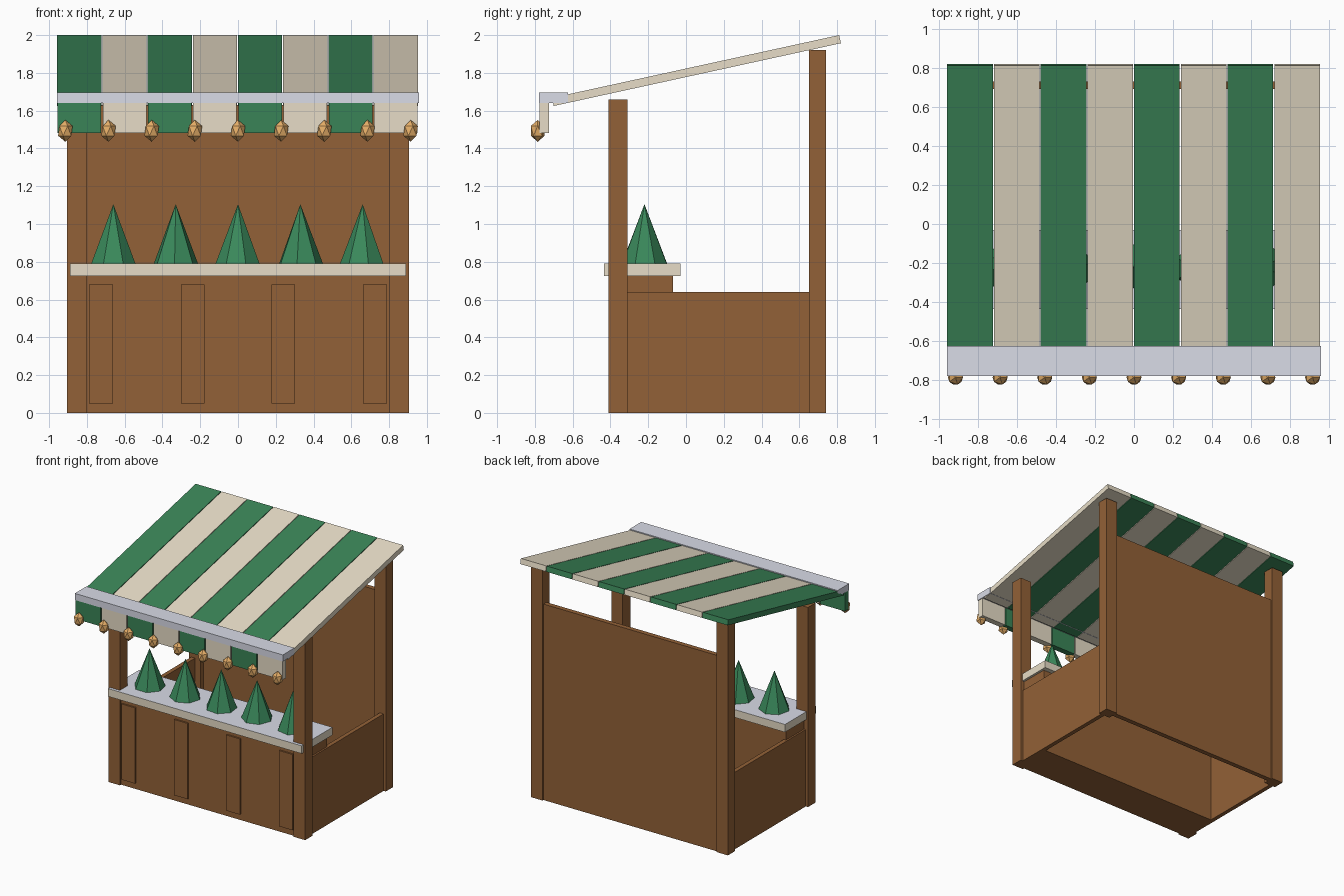
import bpy, bmesh
from mathutils import Matrix

cube = bpy.data.objects.get("Cube")
if cube:
    bpy.data.objects.remove(cube, do_unlink=True)


def material(name, rgb):
    m = bpy.data.materials.new(name)
    m.use_nodes = True
    m.diffuse_color = (*rgb, 1)
    m.node_tree.nodes["Principled BSDF"].inputs["Base Color"].default_value = (*rgb, 1)
    return m


wood = material("brown wood", (0.29, 0.12, 0.038))
green = material("awning green", (0.042, 0.23, 0.095))
cream = material("cream", (0.80, 0.72, 0.57))
snow = material("snow white", (0.80, 0.82, 0.92))
tree_green = material("tree green", (0.042, 0.25, 0.105))
gold = material("gold", (0.80, 0.43, 0.14))


def finish(name, bm, *mats):
    bmesh.ops.recalc_face_normals(bm, faces=bm.faces)
    mesh = bpy.data.meshes.new(name)
    bm.to_mesh(mesh)
    bm.free()
    for m in mats:
        mesh.materials.append(m)
    ob = bpy.data.objects.new(name, mesh)
    bpy.context.collection.objects.link(ob)
    return ob


def prism(name, x0, x1, profile, mat):
    """Extrude a (y, z) profile along x."""
    bm = bmesh.new()
    face = bm.faces.new([bm.verts.new((x0, y, z)) for y, z in profile])
    ext = bmesh.ops.extrude_face_region(bm, geom=[face])
    verts = [g for g in ext["geom"] if isinstance(g, bmesh.types.BMVert)]
    bmesh.ops.translate(bm, verts=verts, vec=(x1 - x0, 0, 0))
    return finish(name, bm, mat)


def box(name, x0, x1, y0, y1, z0, z1, mat):
    return prism(name, x0, x1, [(y0, z0), (y1, z0), (y1, z1), (y0, z1)], mat)


# Posts and low side walls
for side, s in (("right", -1), ("left", 1)):
    a, b = sorted((s * 0.80, s * 0.905))
    box(f"front_post_{side}", a, b, -0.41, -0.31, 0, 1.66, wood)
    box(f"back_post_{side}", a, b, 0.65, 0.742, 0, 1.92, wood)
    a, b = sorted((s * 0.85, s * 0.885))
    box(f"side_wall_{side}", a, b, -0.32, 0.66, 0, 0.64, wood)

# Back wall, counter body and its raised panels
box("back_wall", -0.82, 0.82, 0.69, 0.73, 0, 1.63, wood)
box("counter_body", -0.87, 0.87, -0.395, -0.07, 0, 0.725, wood)
for i, x in enumerate((-0.725, -0.24, 0.24, 0.725)):
    box(f"counter_panel_{i}", x - 0.063, x + 0.063, -0.408, -0.39, 0.05, 0.68, wood)

# Countertop with a white upper face
top = box("countertop", -0.89, 0.89, -0.435, -0.03, 0.725, 0.79, cream)
top.data.materials.append(snow)
for p in top.data.polygons:
    p.material_index = int(p.normal.z > 0.5)

# Small trees
for i in range(5):
    bm = bmesh.new()
    bmesh.ops.create_cone(bm, cap_ends=True, segments=7, radius1=0.12, radius2=0, depth=0.315)
    ob = finish(f"tree_{i}", bm, tree_green)
    ob.location = ((i - 2) * 0.33, -0.22, 0.9475)
    ob.rotation_euler.z = i * 0.4

# Striped awning and hanging valance
roof = [(0.82, 1.957), (0.811, 2.0), (-0.71, 1.668), (-0.70, 1.625)]
for i in range(8):
    x0 = -0.957 + i * 0.2393
    x1 = x0 + 0.234
    mat = cream if i % 2 else green
    prism(f"awning_stripe_{i}", x0, x1, roof, mat)
    box(f"valance_{i}", x0 + 0.002, x1 - 0.002, -0.775, -0.725, 1.483, 1.65, mat)
box("awning_front_bar", -0.957, 0.957, -0.778, -0.625, 1.64, 1.695, snow)

# Row of faceted bulbs
for i in range(9):
    bm = bmesh.new()
    bmesh.ops.create_icosphere(bm, subdivisions=1, radius=1,
                               matrix=Matrix.Diagonal((0.043, 0.043, 0.058, 1)))
    ob = finish(f"bulb_{i}", bm, gold)
    ob.location = ((i - 4) * 0.2285, -0.785, 1.493)
